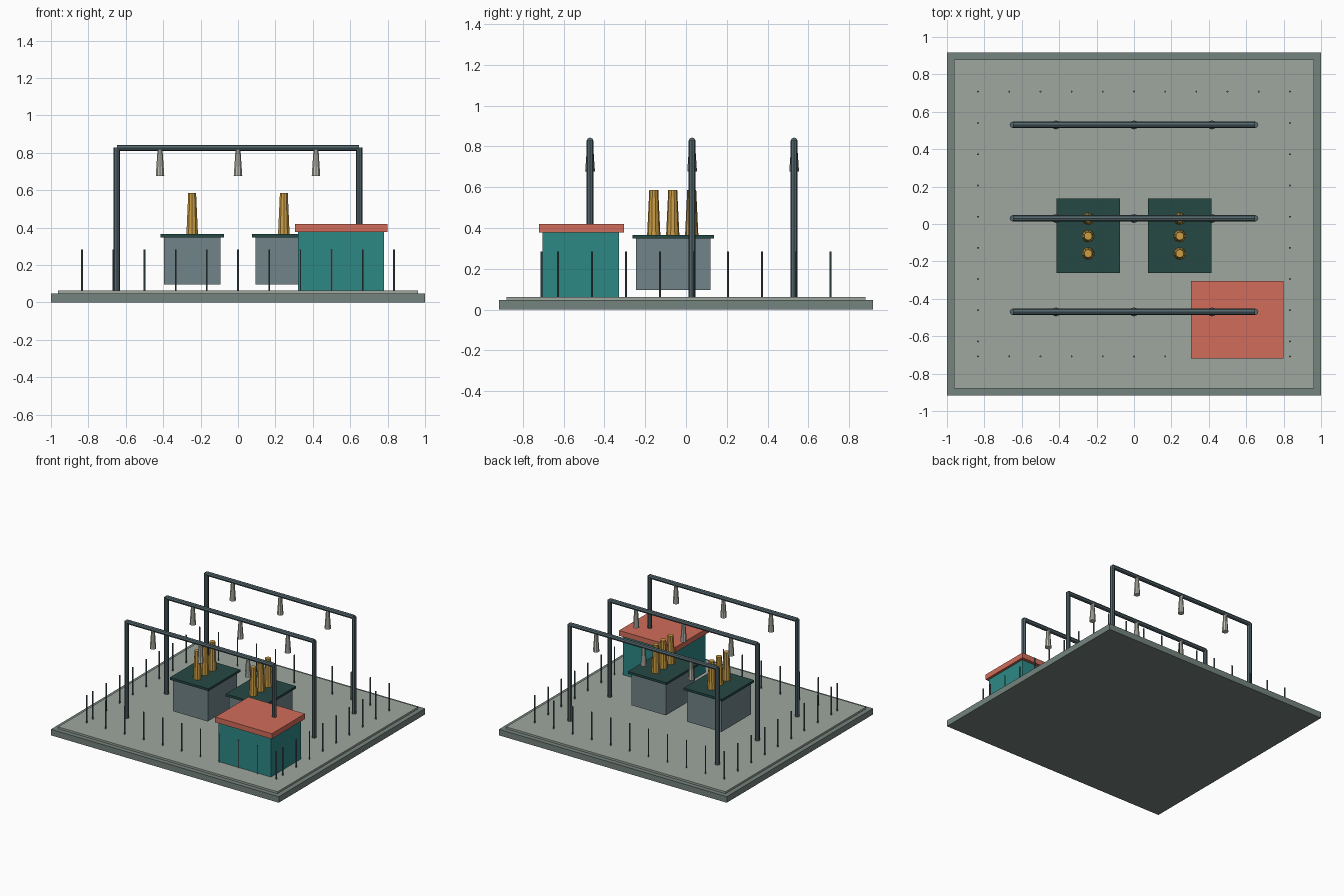
import bpy
from mathutils import Vector

if "Cube" in bpy.data.objects:
    bpy.data.objects.remove(bpy.data.objects["Cube"])


def material(name, rgb):
    # display colour -> linear
    m = bpy.data.materials.new(name)
    m.diffuse_color = [(c / 255) ** 2.2 for c in rgb] + [1]
    m.use_nodes = True
    m.node_tree.nodes["Principled BSDF"].inputs["Base Color"].default_value = m.diffuse_color
    return m


CONCRETE = material("concrete", (116, 130, 124))
GRAVEL = material("gravel", (157, 165, 157))
STEEL = material("steel", (84, 102, 108))
TANK = material("tank_grey", (112, 130, 135))
LID = material("dark_green", (42, 74, 70))
BRASS = material("amber", (202, 156, 70))
PORCELAIN = material("porcelain", (190, 190, 180))
TEAL = material("teal", (48, 135, 132))
CORAL = material("coral", (208, 108, 90))


def finish(name, mat):
    ob = bpy.context.object
    ob.name = name
    ob.data.materials.append(mat)
    return ob


def box(name, x, y, z0, z1, sx, sy, mat):
    bpy.ops.mesh.primitive_cube_add(size=1, location=(x, y, (z0 + z1) / 2))
    bpy.context.object.scale = (sx, sy, z1 - z0)
    bpy.ops.object.transform_apply(location=False, rotation=False, scale=True)
    return finish(name, mat)


def rod(name, a, b, r1, r2, sides, mat):
    # tapered or straight round bar from a to b
    a, b = Vector(a), Vector(b)
    bpy.ops.mesh.primitive_cone_add(
        vertices=sides, radius1=r1, radius2=r2, depth=(b - a).length,
        location=(a + b) / 2,
        rotation=(b - a).to_track_quat('Z', 'Y').to_euler())
    return finish(name, mat)


GROUND = 0.063

# Foundation slab and gravel yard
box("foundation_slab", 0, 0, 0, 0.048, 2, 1.834, CONCRETE)
box("gravel_yard", 0, 0, 0.03, GROUND, 1.926, 1.76, GRAVEL)

# Three gantries with hanging insulators
for y in (-0.47, 0.03, 0.53):
    for x in (-0.648, 0.648):
        rod("gantry_column", (x, y, GROUND), (x, y, 0.829), 0.017, 0.017, 8, STEEL)
    rod("gantry_beam", (-0.648, y, 0.826), (0.648, y, 0.826), 0.017, 0.017, 8, STEEL)
    for x in (-0.417, 0, 0.417):
        rod("hanging_insulator", (x, y, 0.676), (x, y, 0.818), 0.024, 0.014, 10, PORCELAIN)

# Two transformers, each with lid and three bushings
for x in (-0.245, 0.245):
    box("transformer_tank", x, -0.063, 0.096, 0.35, 0.303, 0.365, TANK)
    box("transformer_lid", x, -0.063, 0.348, 0.366, 0.338, 0.4, LID)
    for i in (-1, 0, 1):
        y = -0.065 + i * 0.093
        rod("bushing", (x, y, 0.355), (x, y, 0.586), 0.033, 0.022, 10, BRASS)

# Control building
box("control_building", 0.551, -0.515, GROUND, 0.377, 0.46, 0.374, TEAL)
box("building_roof", 0.552, -0.512, 0.377, 0.419, 0.497, 0.416, CORAL)


# Perimeter fence posts
def post(x, y):
    rod("fence_post", (x, y, GROUND), (x, y, 0.284), 0.0053, 0.0053, 6, STEEL)


STEP = 0.1667
for i in range(11):
    for y in (-0.708, 0.708):
        post((i - 5) * STEP, y)
for i in range(1, 9):
    for x in (-5 * STEP, 5 * STEP):
        post(x, 0.706 - i * STEP)
